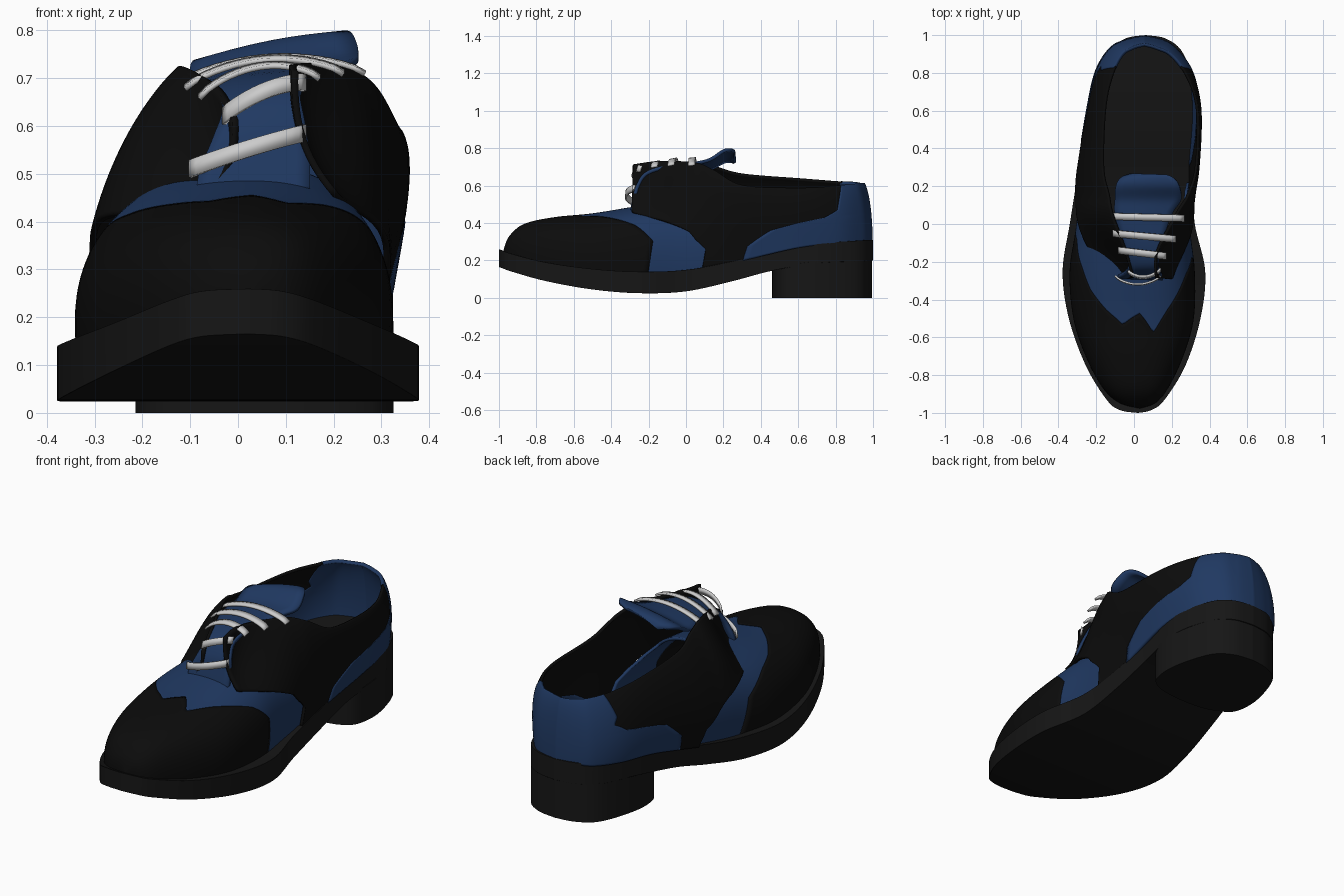
import bpy, bmesh, math
from mathutils import Vector

if "Cube" in bpy.data.objects:
    bpy.data.objects.remove(bpy.data.objects["Cube"])


def material(name, col):
    m = bpy.data.materials.new(name)
    m.diffuse_color = (*col, 1)
    m.use_nodes = True
    m.node_tree.nodes["Principled BSDF"].inputs["Base Color"].default_value = m.diffuse_color
    return m


BLACK = material("black_leather", (0.0035, 0.0035, 0.0035))
RUBBER = material("black_rubber", (0.008, 0.008, 0.008))
BLUE = material("blue_leather", (0.014, 0.04, 0.12))
WHITE = material("lace_white", (0.8, 0.8, 0.8))


def spline(rows, u):
    """Catmull-Rom through table rows at fractional index u."""
    u = max(0.0, min(u, len(rows) - 1.0))
    i = min(int(u), len(rows) - 2)
    t = u - i
    b, c = rows[i], rows[i + 1]
    a = rows[i - 1] if i else b
    d = rows[i + 2] if i + 2 < len(rows) else c
    return [q + 0.5 * t * (r - p + t * (2*p - 5*q + 4*r - s + t * (3*(q - r) + s - p)))
            for p, q, r, s in zip(a, b, c, d)]


def index_of(rows, y):
    for i in range(len(rows) - 1):
        if y <= rows[i + 1][0]:
            return max(0.0, i + (y - rows[i][0]) / (rows[i + 1][0] - rows[i][0]))
    return len(rows) - 1.0


def lin(knots, s):
    for (a, p), (b, q) in zip(knots, knots[1:]):
        if s <= b:
            return p + (q - p) * (s - a) / (b - a)
    return knots[-1][1]


def finish(name, grids, mat, thick=0.0, bevel=0.0, cap=False, closed=False):
    """Mesh from point grids, merged, then thickened or bevelled."""
    bm = bmesh.new()
    for g in grids:
        vs = [[bm.verts.new(p) for p in row] for row in g]
        for r, q in zip(vs, vs[1:]):
            n = len(r)
            for j in range(n if closed else n - 1):
                k = (j + 1) % n
                bm.faces.new((r[j], r[k], q[k], q[j]))
        if cap:
            bm.faces.new(vs[0])
            bm.faces.new(vs[-1])
    bmesh.ops.remove_doubles(bm, verts=bm.verts, dist=0.0015)
    bmesh.ops.recalc_face_normals(bm, faces=bm.faces)
    me = bpy.data.meshes.new(name)
    bm.to_mesh(me)
    bm.free()
    ob = bpy.data.objects.new(name, me)
    bpy.context.collection.objects.link(ob)
    me.materials.append(mat)
    bpy.ops.object.select_all(action='DESELECT')
    ob.select_set(True)
    bpy.context.view_layer.objects.active = ob
    bpy.ops.object.shade_smooth_by_angle(angle=math.radians(40))
    if thick:
        m = ob.modifiers.new("thickness", 'SOLIDIFY')
        m.thickness, m.offset = thick, 0
    if bevel:
        m = ob.modifiers.new("edge", 'BEVEL')
        m.width, m.segments, m.limit_method = bevel, 2, 'ANGLE'
        m.angle_limit = math.radians(50)
    return ob


def slab(name, rows, mat, bevel):
    """Solid lofted along y; rows are (y, left, right, bottom, top)."""
    g = []
    for i in range(8 * (len(rows) - 1) + 1):
        y, l, r, b, t = spline(rows, i / 8)
        g.append([(l, y, b), (r + 0.002, y, b), (r + 0.002, y, t), (l, y, t)])
    return finish(name, [g], mat, bevel=bevel, cap=True, closed=True)


# sole and heel block
slab("sole", [
    (-1, .02, .02, .165, .26), (-.985, -.075, .09, .16, .255), (-.93, -.145, .16, .14, .235),
    (-.75, -.255, .27, .09, .19), (-.5, -.345, .35, .045, .155), (-.25, -.378, .375, .025, .14),
    (0, -.34, .32, .035, .15), (.25, -.30, .305, .09, .195), (.46, -.265, .305, .145, .25),
    (.7, -.22, .32, .185, .29), (.9, -.145, .26, .195, .305), (.98, -.05, .17, .2, .31),
    (1, .06, .06, .2, .31)], RUBBER, .006)
slab("heel", [
    (.46, .06, .06, 0, .15), (.465, -.03, .15, 0, .152), (.49, -.12, .25, 0, .16),
    (.55, -.2, .31, 0, .175), (.7, -.21, .32, 0, .195), (.9, -.145, .26, 0, .2),
    (.975, -.05, .17, 0, .2), (.995, .06, .06, 0, .2)], RUBBER, .006)

# upper sections: y, base z, then base x, top x, top z for left and right
VAMP = [(y, zb, xl, xt, zt, xr, xt, zt) for y, zb, xl, xr, xt, zt in [
    (-.97, .22, .03, .03, .03, .25), (-.94, .21, -.075, .11, .03, .325),
    (-.86, .19, -.16, .175, .03, .39), (-.7, .16, -.245, .25, .03, .425),
    (-.5, .14, -.31, .305, .03, .445), (-.25, .125, -.33, .31, .03, .485),
    (0, .13, -.295, .285, .04, .52), (.45, .235, -.25, .275, .05, .53)]]
QUARTER = [
    (-.30, .125, -.335, 0, .60, .315, .12, .71), (-.15, .125, -.33, -.04, .68, .31, .12, .73),
    (.05, .15, -.315, -.11, .72, .30, .22, .72), (.15, .17, -.305, -.13, .70, .295, .28, .68),
    (.3, .20, -.285, -.16, .66, .295, .325, .60), (.6, .27, -.235, -.15, .635, .315, .33, .585),
    (.8, .29, -.19, -.11, .62, .285, .27, .595), (.92, .295, -.115, -.06, .615, .205, .19, .605),
    (.96, .3, -.03, -.005, .61, .14, .115, .61), (.977, .3, .055, .055, .61, .055, .055, .61)]


def surface(table, u, side, s, out):
    """Point on the upper: s runs 0 at the sole to 1 at the top edge."""
    r = spline(table, u)
    y, zb = r[0], r[1]
    xb, xt, zt = r[2:5] if side < 0 else r[5:8]
    h, w = zt - zb, side * (r[5] - r[2])
    k1, k2, mix, bulge = .6, 1.0, .3, .055
    if table is QUARTER:
        # toward the lacing the wall turns from convex to an S over the instep
        b = max(0, min(1, (.06 - y) / .33))
        b = b * b * (3 - 2 * b)
        k1, k2, mix = .4 + .2 * b, .82 - .36 * b, .6 + .45 * b
        bulge = (.075 if side > 0 else .05) * (1 - b)
    px = (xb, xb + .04 * w, xb + (xt - xb) * mix + bulge * w, xt)
    pz = (zb, zb + k1 * h, zb + k2 * h, zt)
    f = ((1 - s)**3, 3 * s * (1 - s)**2, 3 * s * s * (1 - s), s**3)
    x = sum(a * b for a, b in zip(f, px))
    z = sum(a * b for a, b in zip(f, pz))
    y -= .04 * s * s * max(0, min(1, (y - .7) / .25))
    return ((x - .05) * (1 + out) + .05, y * (1 + out), z)


def panel(name, table, lo, hi, mat, out=0.0, n=40, m=40, thick=.014):
    """Leather panel between two edge lines lo/hi giving y for (s, side)."""
    grids = []
    for side in (-1, 1):
        g = []
        for i in range(n + 1):
            row = []
            for j in range(m + 1):
                s = j / m
                a, b = index_of(table, lo(s, side)), index_of(table, hi(s, side))
                row.append(surface(table, a + (b - a) * i / n, side, s, out))
            g.append(row)
        grids.append(g)
    return finish(name, grids, mat, thick)


def left_shift(s, side, amount):
    """The inner side's seams sweep further back near the sole."""
    return amount * max(0, 1 - s / .6) if side < 0 else 0


def wing_front(s, side):
    tip = -.57 if side > 0 else -.53
    return lin([(0, -.2), (.3, -.17), (.5, -.27), (.75, -.45), (.88, tip), (1, -.47)], s) \
        + left_shift(s, side, .2)


def quarter_front(s, side):
    return lin([(0, .08), (.15, .1), (.3, .01), (.45, -.17), (.58, -.28), (1, -.27)], s) \
        + left_shift(s, side, .23)


def counter_front(s, side):
    return lin([(0, .3), (.15, .33), (.3, .45), (.4, .72), (.5, .8), (1, .83)], s) \
        + left_shift(s, side, .14)


def wing_back(s, side):
    """The blue leather runs on under the quarters as the instep."""
    return quarter_front(s, side) + .05 + .15 * min(1, s / .4)


panel("toe_cap", VAMP, lambda s, d: -1, wing_front, BLACK)
panel("wing_band", VAMP, wing_front, wing_back, BLUE)
panel("quarters", QUARTER, quarter_front, lambda s, d: counter_front(s, d) + .01, BLACK, .012)
panel("heel_counter", QUARTER, counter_front, lambda s, d: 1, BLUE, .012, thick=.018)

# tongue: y, z, left x, right x
tongue = [(-.29, .45, -.09, .15), (-.275, .52, -.08, .15), (-.255, .59, -.05, .14),
          (-.21, .65, -.03, .13), (-.1, .685, -.06, .15), (.05, .70, -.10, .2),
          (.13, .715, -.10, .25), (.2, .755, -.095, .24), (.24, .76, -.07, .215),
          (.26, .75, -.02, .17)]
grid = []
for i in range(6 * (len(tongue) - 1) + 1):
    y, z, l, r = spline(tongue, i / 6)
    twist = .03 + .03 * max(0, min(1, y / .2))
    grid.append([(l + (r - l) * t / 8, y,
                  z + twist * (t / 8 - .5) + .01 * math.sin(math.pi * t / 8))
                 for t in range(9)])
finish("tongue", [grid], BLUE, .018)

# laces: start, end, width direction, arch direction
laces = [((-.10, -.275, .51), (.14, -.275, .585), (0, .1, 1), (0, -1, .1)),
         ((-.03, -.25, .62), (.14, -.24, .69), (0, .3, .95), (0, -.8, .4)),
         ((-.08, -.14, .66), (.17, -.17, .70), (0, 1, .2), (0, 0, 1)),
         ((-.11, -.05, .68), (.22, -.08, .71), (0, 1, .2), (0, 0, 1)),
         ((-.12, .04, .69), (.265, .03, .71), (0, 1, .1), (0, 0, 1))]
for i, (p, q, d, up) in enumerate(laces):
    p, q, d, up = map(Vector, (p, q, d, up))
    g = []
    for k in range(17):
        t = k / 16
        c = p.lerp(q, t) + up * .045 * math.sin(math.pi * t)**.7
        g.append([c - d * .018, c + d * .018])
    finish(f"lace_{i + 1}", [g], WHITE, .01)
